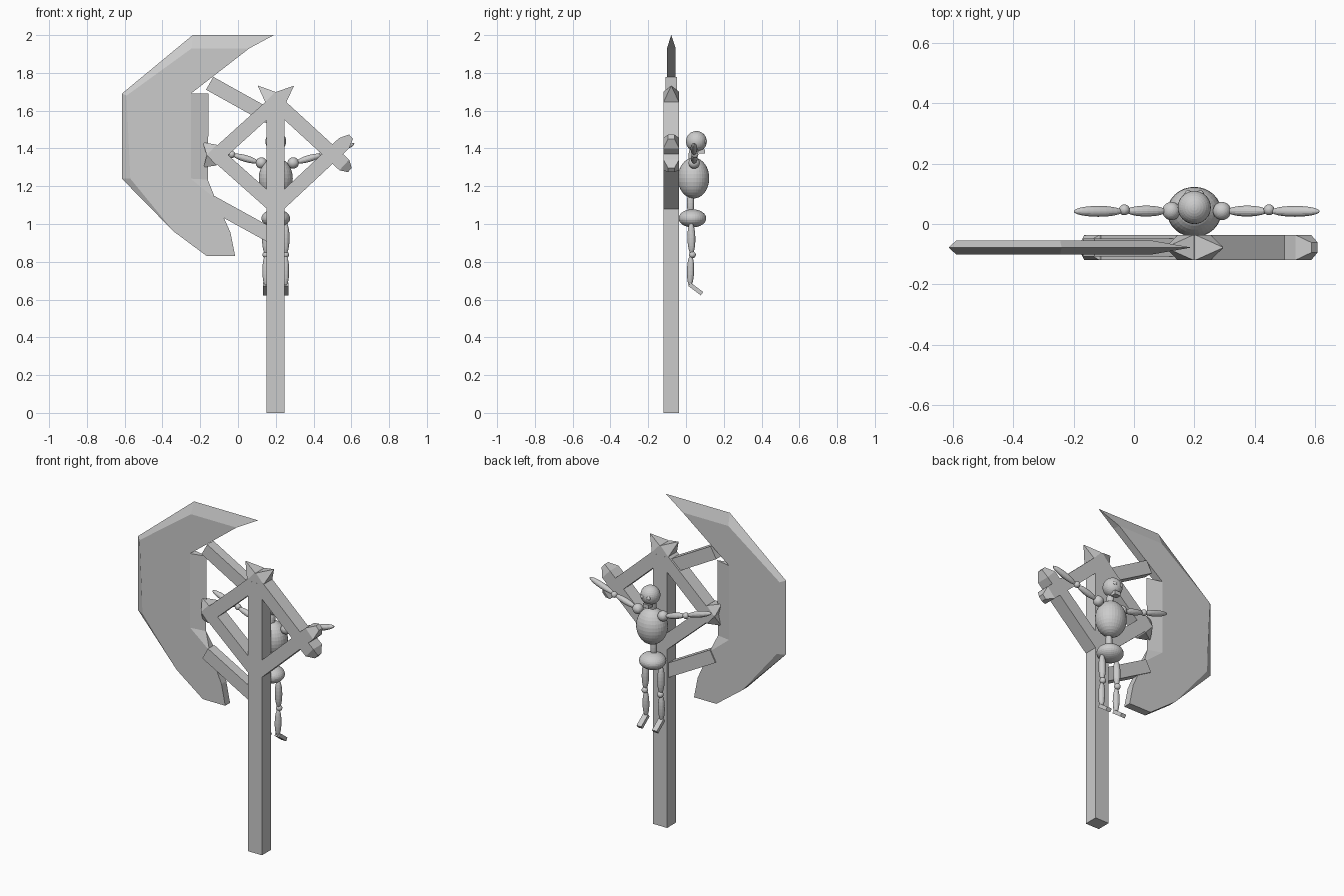
import bpy, bmesh, math
from mathutils import Vector, Matrix

if "Cube" in bpy.data.objects:
    bpy.data.objects.remove(bpy.data.objects["Cube"])

YC = -0.078   # depth of the post, frame and blade
CX = 0.2      # centre of the post and figure


def add(name, bm):
    bmesh.ops.recalc_face_normals(bm, faces=bm.faces)
    me = bpy.data.meshes.new(name)
    bm.to_mesh(me)
    bm.free()
    ob = bpy.data.objects.new(name, me)
    bpy.context.collection.objects.link(ob)
    return ob


def box(name, x0, x1, y0, y1, z0, z1, tilt=0):
    bm = bmesh.new()
    m = (Matrix.Translation(((x0 + x1) / 2, (y0 + y1) / 2, (z0 + z1) / 2))
         @ Matrix.Rotation(tilt, 4, 'X') @ Matrix.Diagonal((x1 - x0, y1 - y0, z1 - z0, 1)))
    bmesh.ops.create_cube(bm, size=1, matrix=m)
    return add(name, bm)


def ball(name, c, r):
    bm = bmesh.new()
    m = Matrix.Translation(c) @ Matrix.Diagonal((*r, 1))
    bmesh.ops.create_uvsphere(bm, u_segments=32, v_segments=16, radius=1, matrix=m)
    return add(name, bm)


def bone(name, a, b, r):
    """Stretched sphere running from a to b."""
    a, b = Vector(a), Vector(b)
    d = b - a
    bm = bmesh.new()
    m = (Matrix.Translation((a + b) / 2) @ d.to_track_quat('Z', 'Y').to_matrix().to_4x4()
         @ Matrix.Diagonal((r, r, d.length / 2, 1)))
    bmesh.ops.create_uvsphere(bm, u_segments=16, v_segments=12, radius=1, matrix=m)
    return add(name, bm)


def bar(name, p, q, width, depth, start=None, end=None):
    """Square bar from p to q (x, z); start/end = (straight run, tip reach, tip scale)."""
    p, q = Vector(p), Vector(q)
    d = (q - p).normalized()
    n = Vector((-d.y, d.x))
    secs = []
    if start:
        secs += [(p - d * start[1], start[2]), (p - d * start[0], 1)]
    else:
        secs.append((p, 1))
    if end:
        secs += [(q + d * end[0], 1), (q + d * end[1], end[2])]
    else:
        secs.append((q, 1))
    bm = bmesh.new()
    rings = []
    for c, s in secs:
        ring = []
        for i, j in ((-1, -1), (1, -1), (1, 1), (-1, 1)):
            v = c + n * (i * s * width / 2)
            ring.append(bm.verts.new((v.x, YC + j * s * depth / 2, v.y)))
        rings.append(ring)
    for a, b in zip(rings, rings[1:]):
        for k in range(4):
            bm.faces.new((a[k], a[(k + 1) % 4], b[(k + 1) % 4], b[k]))
    bm.faces.new(rings[0])
    bm.faces.new(rings[-1])
    return add(name, bm)


# Post
box("post", CX - 0.048, CX + 0.045, YC - 0.042, YC + 0.042, 0, 1.64)

# Diamond frame of four crossing bars with pointed ends
L, R, T, B = (-0.11, 1.365), (0.5, 1.37), (CX, 1.645), (CX, 1.09)
point, blunt = (0.04, 0.128, 0.03), (0.085, 0.135, 0.4)
bar("frame_bar_upper_left", L, T, 0.076, 0.083, (0.04, 0.095, 0.03), point)
bar("frame_bar_upper_right", R, T, 0.076, 0.083, (0.085, 0.125, 0.4), point)
bar("frame_bar_lower_right", B, R, 0.076, 0.083, None, blunt)
bar("frame_bar_lower_left", B, L, 0.076, 0.083, None, (0.04, 0.1, 0.03))

# Struts holding the blade
bar("blade_strut_upper", (-0.15, 1.745), (CX, 1.55), 0.078, 0.06)
bar("blade_strut_lower", (-0.145, 1.115), (CX, 0.925), 0.078, 0.06)

# Blade: sharp edge points on the centre plane, ridge points on both sides
edge = dict(A=(0.19, 2.0), B=(-0.24, 2.0), C=(-0.615, 1.69), D=(-0.615, 1.24),
            J=(-0.16, 1.235), K=(-0.155, 1.69))
ridge = dict(a=(0.06, 1.93), b=(-0.245, 1.93), c=(-0.59, 1.68), d=(-0.57, 1.24),
             e=(-0.34, 0.96), f=(-0.165, 0.83), g=(-0.015, 0.83), h=(-0.04, 0.955),
             i=(-0.12, 1.135), j=(-0.25, 1.24), k=(-0.25, 1.69))
bm = bmesh.new()
mid = {n: bm.verts.new((x, YC, z)) for n, (x, z) in edge.items()}
sides = [{n: bm.verts.new((x, YC + s * 0.023, z)) for n, (x, z) in ridge.items()}
         for s in (-1, 1)]
for side in sides:
    look = {**mid, **side}
    for f in ("abcdefghijk", "ABba", "BCcb", "CDdc", "Ded", "JKkj", "iJj"):
        bm.faces.new([look[n] for n in f])
s0, s1 = sides
for u, v in ("ef", "fg", "gh", "hi", "ka"):
    bm.faces.new((s0[u], s0[v], s1[v], s1[u]))
for m, u in ("Aa", "Kk", "De", "Ji"):
    bm.faces.new((mid[m], s0[u], s1[u]))
add("blade", bm)

# Figure hanging on the back: trunk and head
ball("ribcage", (CX, 0.04, 1.243), (0.09, 0.083, 0.108))
ball("pelvis", (CX, 0.034, 1.03), (0.076, 0.073, 0.048))
ball("head", (CX, 0.055, 1.437), (0.055, 0.055, 0.055))
box("jaw", CX - 0.02, CX + 0.02, 0.065, 0.1, 1.372, 1.395)
bone("neck", (CX, 0.03, 1.31), (CX, 0.04, 1.42), 0.022)
bone("spine", (CX, 0.024, 1.04), (CX, 0.024, 1.18), 0.019)

# Arms, legs and eyes, mirrored
for s, tag in ((-1, "left"), (1, "right")):
    def at(x, y, z):
        return (CX + 0.008 + s * x, y, z)
    ball("shoulder_" + tag, at(0.084, 0.043, 1.323), (0.03,) * 3)
    bone("upper_arm_" + tag, at(0.1, 0.043, 1.327), at(0.235, 0.043, 1.366), 0.018)
    ball("elbow_" + tag, at(0.24, 0.047, 1.368), (0.018,) * 3)
    bone("forearm_" + tag, at(0.245, 0.042, 1.37), at(0.408, 0.042, 1.425), 0.018)
    x = CX + s * 0.052
    bone("thigh_" + tag, (x, 0.027, 1.01), (x, 0.03, 0.84), 0.021)
    ball("knee_" + tag, (x, 0.034, 0.837), (0.018,) * 3)
    bone("shin_" + tag, (x, 0.026, 0.835), (x, 0.022, 0.67), 0.019)
    box("foot_" + tag, x - 0.016, x + 0.016, 0.01, 0.093, 0.645, 0.667, math.radians(-37))
    ball("eye_" + tag, (CX + s * 0.02, 0.1, 1.437), (0.012,) * 3)
